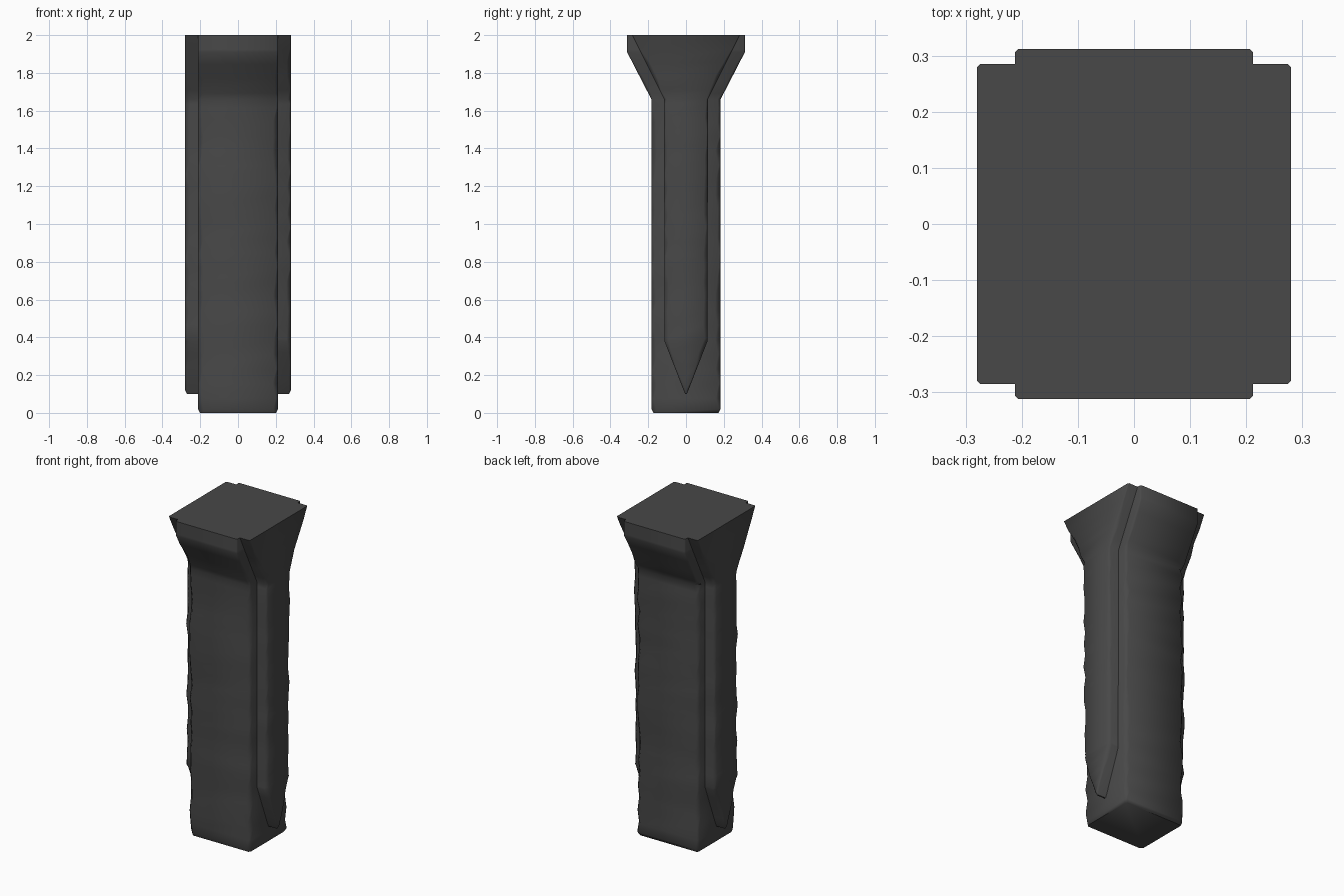
import bpy, bmesh, random

if "Cube" in bpy.data.objects:
    bpy.data.objects.remove(bpy.data.objects["Cube"])

random.seed(4)

stone = bpy.data.materials.new("dark_stone")
stone.diffuse_color = (0.065, 0.065, 0.065, 1)
stone.use_nodes = True
stone.node_tree.nodes["Principled BSDF"].inputs["Base Color"].default_value = stone.diffuse_color


def width_at(profile, z):
    """Half depth (y) of a (z, y) profile at a given height."""
    for (z0, y0), (z1, y1) in zip(profile, profile[1:]):
        if z <= z1:
            return y0 + (y1 - y0) * (z - z0) / (z1 - z0)
    return profile[-1][1]


def chipped_loft(name, half_x, profile, chip_min, chip_max, bottom_round):
    """Stack of rectangular rings whose corners have unevenly chipped chamfers."""
    z0, z1 = profile[0][0], profile[-1][0]
    heights = {round(z0 + (z1 - z0) * i / 26, 4) for i in range(27)}
    heights |= {p[0] for p in profile} | {z0 + 0.02}
    bm = bmesh.new()
    rings = []
    for z in sorted(heights):
        hy = width_at(profile, z)
        hx = half_x
        if z == z0:                      # softened foot
            hx -= bottom_round
            hy = max(hy - bottom_round, 0.004)
        ring = []
        for sx, sy, flip in ((1, 1, 0), (-1, 1, 1), (-1, -1, 0), (1, -1, 1)):
            c = random.uniform(chip_min, chip_max)
            if z > 1.9:
                c = chip_min
            c = min(c, hy * 0.7)
            pts = [(sx * hx, sy * (hy - c)), (sx * (hx - c), sy * hy)]
            if flip:
                pts.reverse()
            ring += [bm.verts.new((x, y, z)) for x, y in pts]
        rings.append(ring)
    for a, b in zip(rings, rings[1:]):
        for i in range(8):
            j = (i + 1) % 8
            bm.faces.new((a[i], a[j], b[j], b[i]))
    bm.faces.new(rings[-1])
    bm.faces.new(rings[0][::-1])
    bmesh.ops.recalc_face_normals(bm, faces=bm.faces)
    me = bpy.data.meshes.new(name)
    bm.to_mesh(me)
    bm.free()
    me.materials.append(stone)
    ob = bpy.data.objects.new(name, me)
    bpy.context.collection.objects.link(ob)
    bpy.ops.object.select_all(action='DESELECT')
    ob.select_set(True)
    bpy.context.view_layer.objects.active = ob
    bpy.ops.object.shade_smooth_by_angle(angle=0.9)
    return ob


# Main shaft with flared front and back capital
chipped_loft("pillar_shaft", 0.212,
             [(0, 0.183), (1.66, 0.183), (1.91, 0.312), (2.0, 0.312)],
             0.006, 0.03, 0.01)

# Raised side panels: pointed at the bottom, flared at the top
chipped_loft("side_panels", 0.28,
             [(0.1, 0.005), (0.38, 0.114), (1.66, 0.116), (2.0, 0.285)],
             0.006, 0.024, 0.01)
